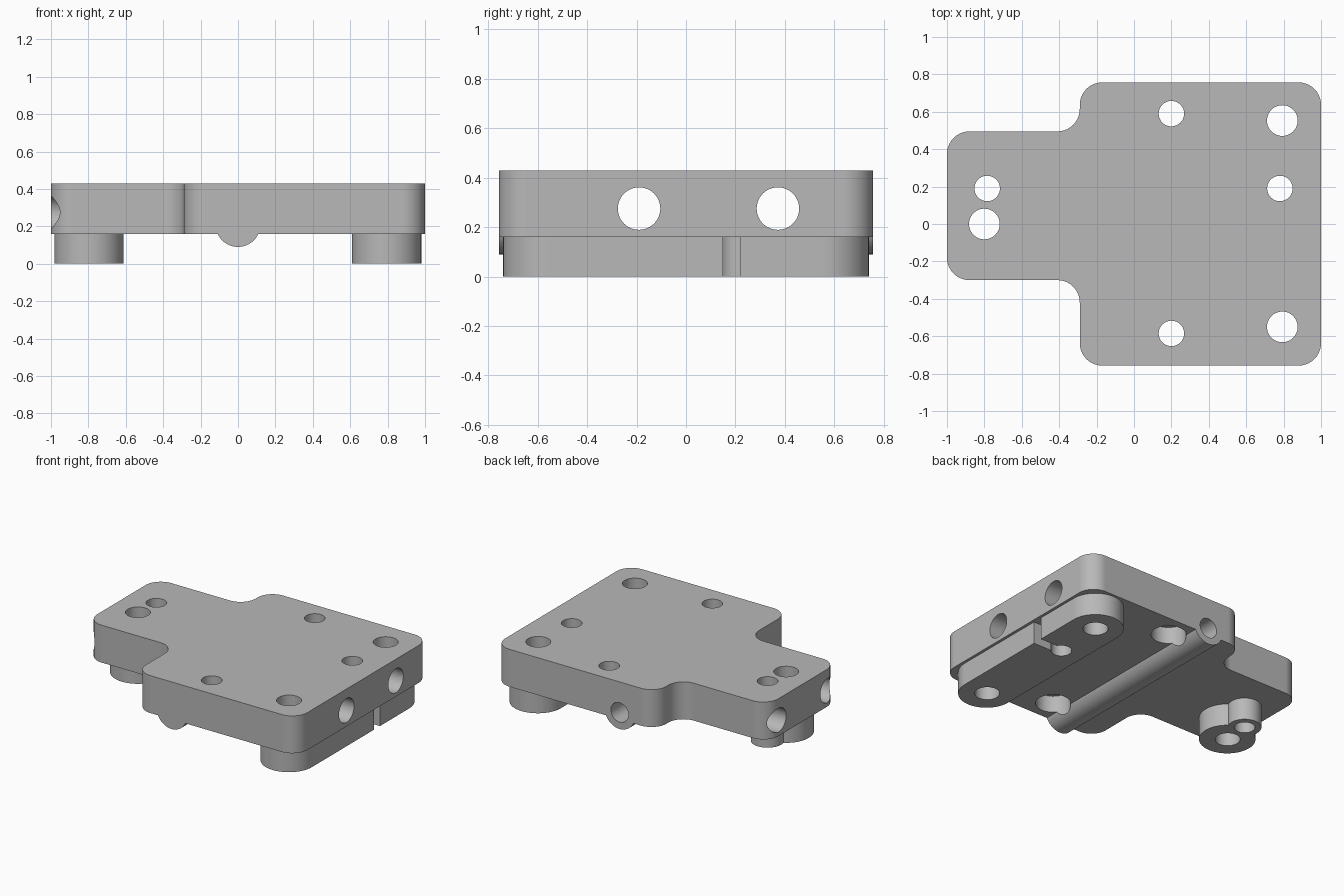
import bpy, bmesh, math
from mathutils import Vector, Matrix

old = bpy.data.objects.get("Cube")
if old:
    bpy.data.objects.remove(old, do_unlink=True)

grey = bpy.data.materials.new("machined_grey")
grey.use_nodes = True
COLOUR = (0.48, 0.48, 0.48, 1)
grey.diffuse_color = COLOUR
grey.node_tree.nodes["Principled BSDF"].inputs["Base Color"].default_value = COLOUR

BASE, TOP = 0.16, 0.43
EDGE = 0.757


def new_object(name, bm):
    mesh = bpy.data.meshes.new(name)
    bmesh.ops.recalc_face_normals(bm, faces=bm.faces)
    bm.to_mesh(mesh)
    bm.free()
    mesh.materials.append(grey)
    ob = bpy.data.objects.new(name, mesh)
    bpy.context.collection.objects.link(ob)
    return ob


def prism(name, corners, radius, z0, z1, segments=10):
    """Extrude an outline whose corners are all rounded."""
    pts = [Vector(c) for c in corners]
    bm = bmesh.new()
    verts = []
    for i, p in enumerate(pts):
        a = (pts[i - 1] - p).normalized()
        b = (pts[(i + 1) % len(pts)] - p).normalized()
        centre = p + (a + b) * radius
        for k in range(segments + 1):
            t = k / segments * math.pi / 2
            q = centre - b * radius * math.cos(t) - a * radius * math.sin(t)
            verts.append(bm.verts.new((q.x, q.y, z0)))
    face = bm.faces.new(verts)
    ext = bmesh.ops.extrude_face_region(bm, geom=[face])
    moved = [g for g in ext["geom"] if isinstance(g, bmesh.types.BMVert)]
    bmesh.ops.translate(bm, verts=moved, vec=(0, 0, z1 - z0))
    bmesh.ops.remove_doubles(bm, verts=bm.verts, dist=0.0001)
    return new_object(name, bm)


def cylinder(name, radius, start, end):
    """Cylinder running between two points."""
    a, b = Vector(start), Vector(end)
    turn = (b - a).to_track_quat('Z', 'Y').to_matrix().to_4x4()
    bm = bmesh.new()
    bmesh.ops.create_cone(bm, cap_ends=True, segments=48, radius1=radius, radius2=radius,
                          depth=(b - a).length, matrix=Matrix.Translation((a + b) / 2) @ turn)
    return new_object(name, bm)


def box(name, lo, hi):
    lo, hi = Vector(lo), Vector(hi)
    bm = bmesh.new()
    bmesh.ops.create_cube(bm, size=1, matrix=Matrix.Translation((lo + hi) / 2)
                          @ Matrix.Diagonal((*(hi - lo), 1)))
    return new_object(name, bm)


def combine(ob, tools, operation):
    """Apply booleans, leaving the tools in place."""
    for tool in tools:
        mod = ob.modifiers.new("combine", 'BOOLEAN')
        mod.operation, mod.solver, mod.object = operation, 'EXACT', tool
    graph = bpy.context.evaluated_depsgraph_get()
    mesh = bpy.data.meshes.new_from_object(ob.evaluated_get(graph))
    ob.modifiers.clear()
    ob.data = mesh


def discard(objects):
    for ob in objects:
        bpy.data.objects.remove(ob, do_unlink=True)


# T-shaped plate and the rounded rib under it
plate = prism("plate", [(1, -EDGE), (1, EDGE), (-0.29, EDGE), (-0.29, 0.495),
                        (-1, 0.495), (-1, -0.30), (-0.29, -0.30), (-0.29, -EDGE)],
              0.12, BASE, TOP)
rib = cylinder("rib", 0.12, (0, -EDGE, 0.21), (0, EDGE, 0.21))
combine(plate, [rib], 'UNION')

# Long foot on one end, round foot with a small boss on the other
long_foot = prism("long_foot", [(0.98, -0.74), (0.98, 0.74), (0.61, 0.74), (0.61, -0.74)],
                  0.185, 0, BASE, 16)
round_foot = cylinder("round_foot", 0.185, (-0.797, 0, 0), (-0.797, 0, BASE))
boss = cylinder("boss", 0.11, (-0.785, 0.19, 0), (-0.785, 0.19, BASE))
combine(round_foot, [boss], 'UNION')
discard([rib, boss])

# Vertical through holes
holes = {}
for x, y, r in [(0.793, 0.553, 0.082), (0.793, -0.55, 0.082), (0.78, 0.19, 0.068),
                (0.2, 0.59, 0.068), (0.2, -0.585, 0.068),
                (-0.8, 0, 0.082), (-0.785, 0.19, 0.068)]:
    holes[x, y] = cylinder("hole_cutter", r, (x, y, -0.2), (x, y, 0.7))

# Long cross bores, blind bore in the rib, and counterbores from below
bores = [cylinder("bore_cutter", 0.086, (-1.2, y, 0.275), (1.2, y, 0.275))
         for y in (-0.19, 0.372)]
bores.append(cylinder("blind_cutter", 0.07, (0, 0.2, 0.21), (0, 1, 0.21)))
bores += [cylinder("counterbore_cutter", 0.115, (0.2, y, 0), (0.2, y, 0.28))
          for y in (0.59, -0.585)]

# Slot from the small hole to the outer side of the long foot
slot = box("slot_cutter", (0.78, 0.15, -0.1), (1.1, 0.22, 0.3))

combine(plate, list(holes.values()) + bores, 'DIFFERENCE')
combine(long_foot, [h for (x, y), h in holes.items() if x > 0.5] + [slot], 'DIFFERENCE')
combine(round_foot, [h for (x, y), h in holes.items() if x < 0], 'DIFFERENCE')
discard(list(holes.values()) + bores + [slot])

# Smooth curved walls, keep machined edges sharp
for ob in (plate, long_foot, round_foot):
    ob.data.shade_smooth()
    ob.data.set_sharp_from_angle(angle=math.radians(30))
    ob.modifiers.new("even_normals", 'WEIGHTED_NORMAL').keep_sharp = True
